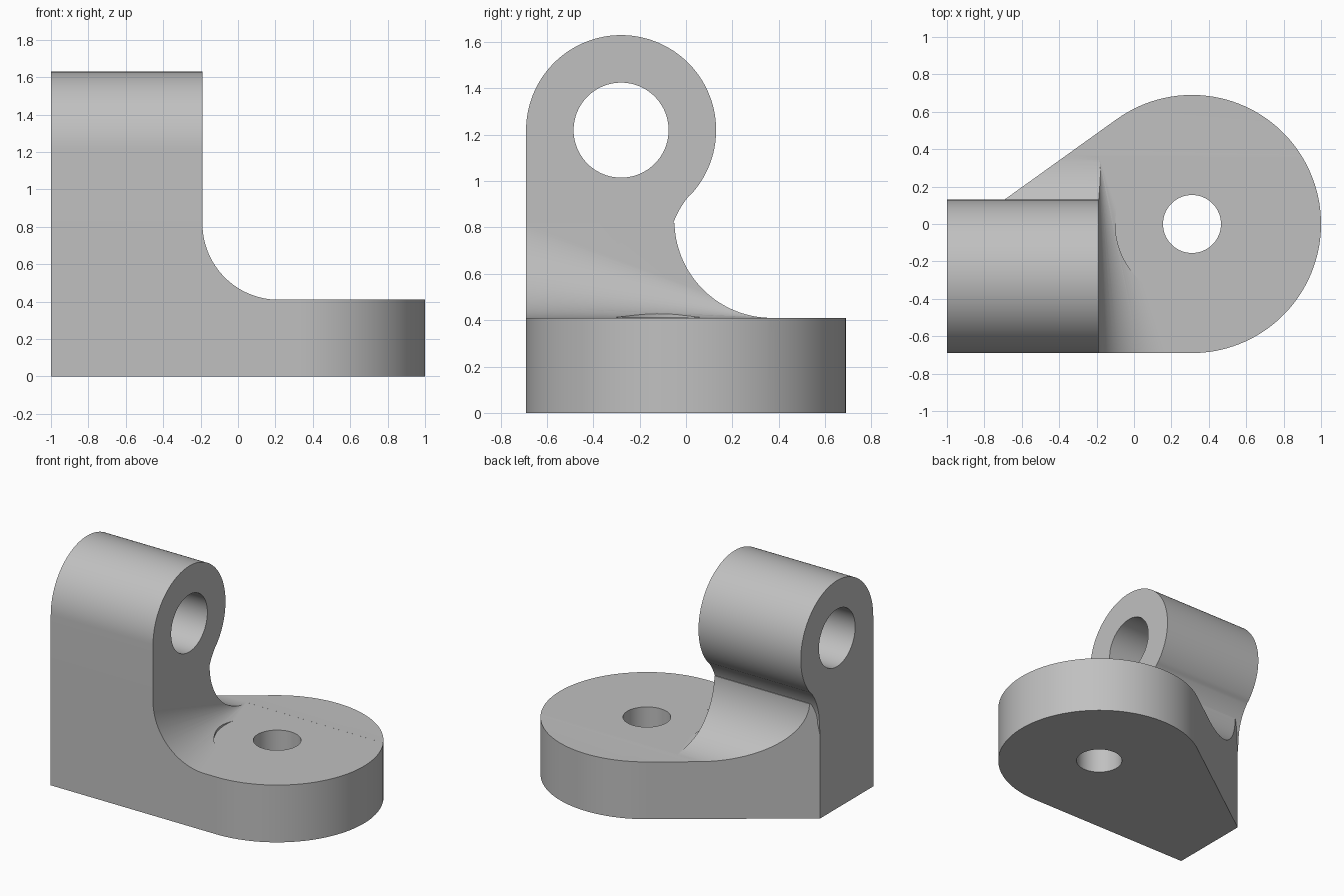
import bpy, bmesh, math
from mathutils import Vector

cube = bpy.data.objects.get("Cube")
if cube:
    bpy.data.objects.remove(cube, do_unlink=True)

GREY = (0.53, 0.53, 0.53, 1)
mat = bpy.data.materials.new("plain grey")
mat.use_nodes = True
mat.diffuse_color = GREY
mat.node_tree.nodes["Principled BSDF"].inputs["Base Color"].default_value = GREY


def arc(cx, cy, r, start, end, steps=32):
    angles = [math.radians(start + (end - start) * i / steps) for i in range(steps + 1)]
    return [(round(cx + r * math.cos(a), 6), round(cy + r * math.sin(a), 6)) for a in angles]


def circle(cx, cy, r, steps=80):
    return arc(cx, cy, r, 0, 360, steps)[:-1]


def loft(name, first, second):
    """Solid between two matching loops of 3D points."""
    bm = bmesh.new()
    a = [bm.verts.new(p) for p in first]
    b = [bm.verts.new(p) for p in second]
    bm.faces.new(a)
    bm.faces.new(b[::-1])
    for i in range(len(a)):
        j = (i + 1) % len(a)
        bm.faces.new((a[j], a[i], b[i], b[j]))
    bmesh.ops.recalc_face_normals(bm, faces=bm.faces)
    mesh = bpy.data.meshes.new(name)
    bm.to_mesh(mesh)
    bm.free()
    mesh.materials.append(mat)
    ob = bpy.data.objects.new(name, mesh)
    bpy.context.collection.objects.link(ob)
    return ob


def extrude_z(name, pts, z0, z1):
    return loft(name, [(x, y, z0) for x, y in pts], [(x, y, z1) for x, y in pts])


def extrude_x(name, pts, x0, x1):
    return loft(name, [(x0, y, z) for y, z in pts], [(x1, y, z) for y, z in pts])


def combine(target, tool, operation):
    """Apply a boolean and discard the tool."""
    mod = target.modifiers.new("cut", 'BOOLEAN')
    mod.operation = operation
    mod.solver = 'EXACT'
    mod.use_hole_tolerant = True
    mod.object = tool
    bpy.context.view_layer.objects.active = target
    bpy.ops.object.modifier_apply(modifier=mod.name)
    bpy.data.objects.remove(tool, do_unlink=True)


# Shared dimensions
LEFT, WALL, FRONT, TOP = -1.0, -0.19, -0.69, 0.41
eye_x, eye_r = 0.31, 0.69

# Tall block on the base outline: round end with a tangent sloping back edge
corner = Vector((LEFT, -0.09))
to_eye = Vector((eye_x, 0)) - corner
slope = math.atan2(to_eye.y, to_eye.x) + math.asin(eye_r / to_eye.length)
plan = [(LEFT, FRONT)] + arc(eye_x, 0, eye_r, -90, math.degrees(slope) + 90, 80) + [tuple(corner)]
bracket = extrude_z("bracket", plan, 0, 0.82)

# Clear the space behind the lug, leaving the back fillet
behind = [(-0.05, 1.0)] + arc(0.37, 0.83, 0.42, 180, 270) + [(1.0, TOP), (1.0, 1.0)]
combine(bracket, extrude_x("back_clearance", behind, -2, 2), 'DIFFERENCE')


# Clear the space above the plate, leaving a tapering side fillet
def clearance_section(y):
    r = 0.003 + 0.385 * (0.36 - y)
    pts = [(WALL, 1.2)] + arc(WALL + r, TOP + r, r, 180, 270) + [(2, TOP), (2, 1.2)]
    return [(x, y, z) for x, z in pts]


combine(bracket, loft("side_clearance", clearance_section(-0.8), clearance_section(0.36)), 'DIFFERENCE')

# Spot face around the base hole
combine(bracket, extrude_z("spot_face", circle(eye_x, 0, 0.41), TOP + 0.0005, 1.5), 'DIFFERENCE')

# Upright lug with its rounded top and concave neck
lug = [(FRONT, 0.3)] + arc(-0.28, 1.22, 0.41, 180, -42, 64)
lug += arc(0.32, 0.68, 0.4, 138, 180, 20)[1:] + [(-0.1, 0.5), (-0.1, 0.3)]
combine(bracket, extrude_x("upright", lug, LEFT, WALL), 'UNION')

# Drill both holes
combine(bracket, extrude_z("base_hole", circle(eye_x, 0, 0.155), -0.5, 1), 'DIFFERENCE')
combine(bracket, extrude_x("lug_hole", circle(-0.28, 1.22, 0.205), -1.5, 0.5), 'DIFFERENCE')

bpy.ops.object.select_all(action='DESELECT')
bracket.select_set(True)
bpy.context.view_layer.objects.active = bracket
bpy.ops.object.shade_smooth_by_angle(angle=math.radians(25))
